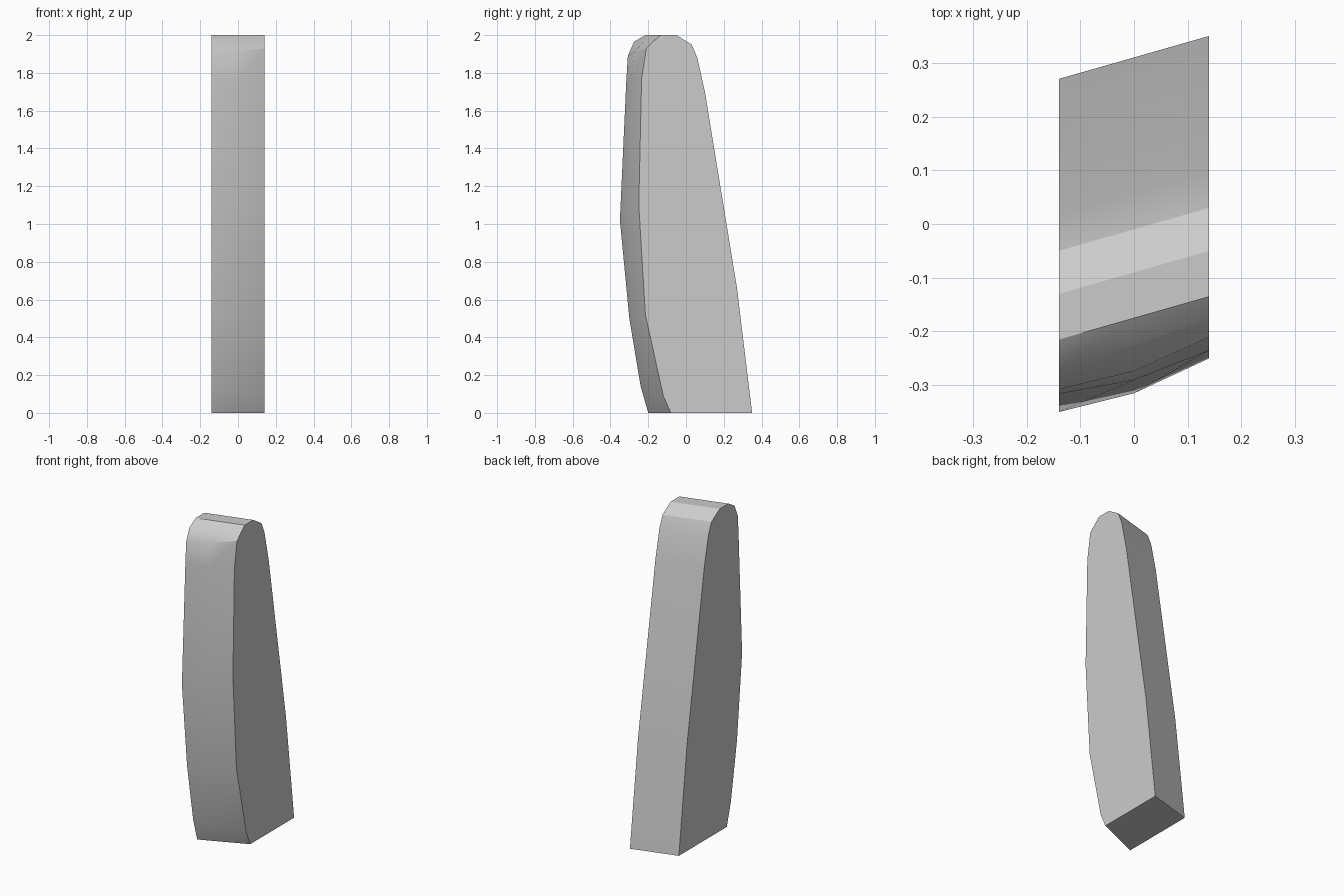
import bpy
import bmesh
from math import radians

cube = bpy.data.objects.get("Cube")
if cube:
    bpy.data.objects.remove(cube, do_unlink=True)

HALF_WIDTH = 0.14
SHEAR = 0.075

# Back and crown profile of the left side (y, z); the right side is sheared forward
back = [(0.35, 0), (0.27, 0.66), (0.1, 1.7), (0.06, 1.88), (0.03, 1.95),
        (-0.05, 2.0), (-0.135, 2.0)]
# Front edges of the two sides, running from the crown down to the base
front_left = [(-0.172, 1.967), (-0.21, 1.93), (-0.235, 1.77), (-0.25, 1.1),
              (-0.215, 0.52), (-0.12, 0.09), (-0.08, 0)]
front_right = [(-0.275, 1.965), (-0.308, 1.89), (-0.316, 1.76), (-0.35, 1.02),
               (-0.3, 0.5), (-0.24, 0.14), (-0.2, 0)]

left = back + front_left
right = [(y - SHEAR - 0.005, z) for y, z in back] + front_right

# Middle section: the average, with the front face bulging slightly
middle = []
for i, (a, b) in enumerate(zip(left, right)):
    bulge = 0.015 if len(back) < i < len(left) - 1 else 0
    middle.append(((a[0] + b[0]) / 2 - bulge, (a[1] + b[1]) / 2))

# Loft the three sections and cap both sides
bm = bmesh.new()
rings = [[bm.verts.new((x, y, z)) for y, z in section]
         for x, section in ((HALF_WIDTH, left), (0, middle), (-HALF_WIDTH, right))]
for r, s in zip(rings, rings[1:]):
    for i in range(len(r)):
        j = (i + 1) % len(r)
        bm.faces.new((r[i], r[j], s[j], s[i]))
bm.faces.new(rings[0])
bm.faces.new(rings[-1][::-1])
bmesh.ops.recalc_face_normals(bm, faces=bm.faces)

mesh = bpy.data.meshes.new("slanted_slab")
bm.to_mesh(mesh)
bm.free()
slab = bpy.data.objects.new("slanted_slab", mesh)
bpy.context.collection.objects.link(slab)

# Plain grey finish
grey = bpy.data.materials.new("light_grey")
grey.use_nodes = True
colour = (0.6, 0.6, 0.6, 1)
grey.diffuse_color = colour
grey.node_tree.nodes["Principled BSDF"].inputs["Base Color"].default_value = colour
mesh.materials.append(grey)

# Smooth rounded faces with sharp side and base edges
bpy.context.view_layer.objects.active = slab
slab.select_set(True)
bpy.ops.object.shade_smooth_by_angle(angle=radians(30))
